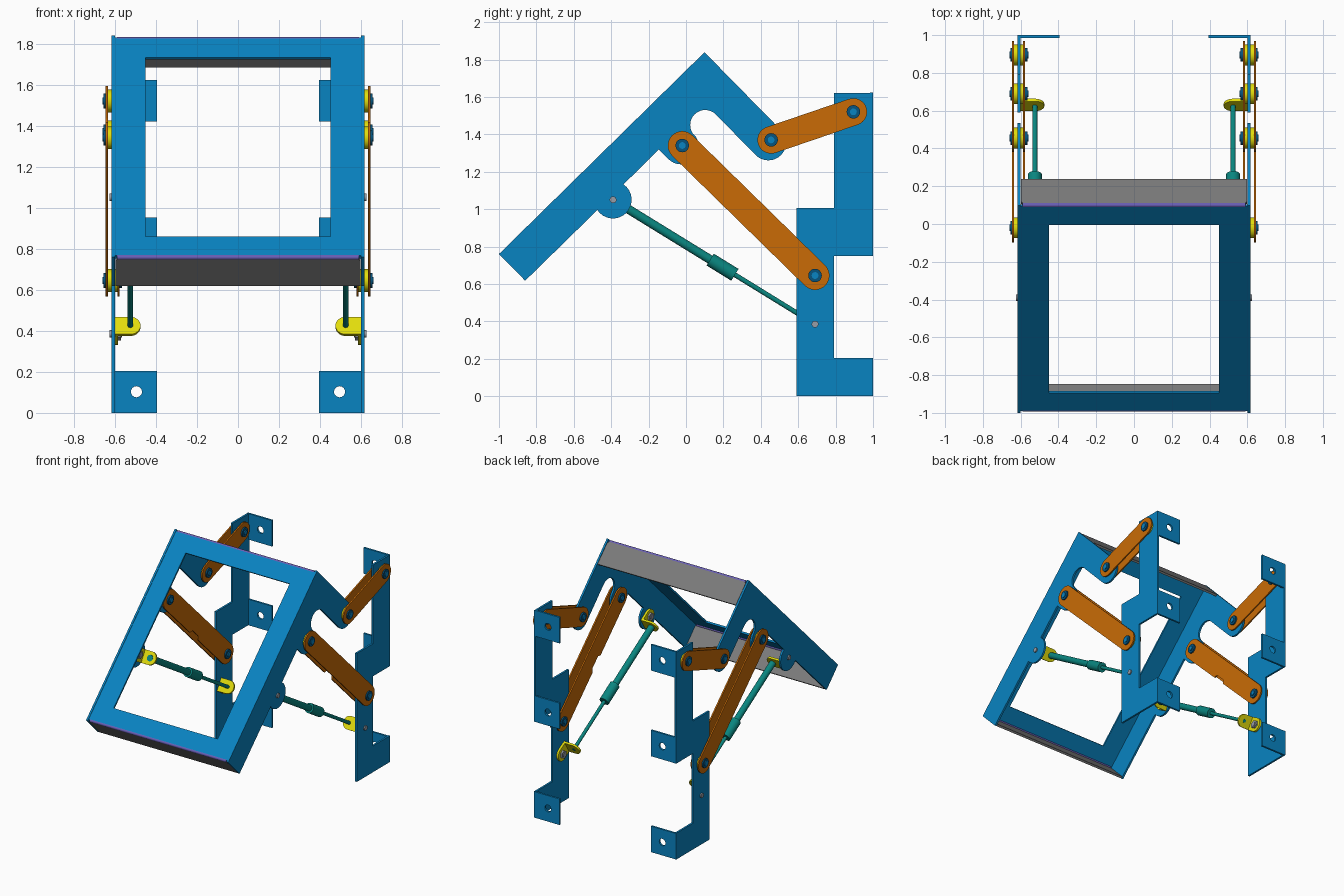
import bpy, bmesh, math
from mathutils import Matrix, Vector

cube = bpy.data.objects.get("Cube")
if cube:
    bpy.data.objects.remove(cube)


def material(name, r, g, b):
    lin = [(c / 255) ** 2.2 for c in (r, g, b)] + [1]
    m = bpy.data.materials.new(name)
    m.use_nodes = True
    m.diffuse_color = lin
    m.node_tree.nodes["Principled BSDF"].inputs["Base Color"].default_value = lin
    return m


BLUE = material("blue paint", 17, 130, 192)
DARK = material("dark blue bushing", 14, 84, 125)
ORANGE = material("orange paint", 200, 107, 15)
YELLOW = material("yellow paint", 226, 220, 20)
TEAL = material("teal paint", 18, 132, 126)
GREY = material("grey panel", 122, 122, 122)
STEEL = material("steel", 150, 156, 166)
PURPLE = material("purple bend", 105, 95, 180)

X, Y, Z = Vector((1, 0, 0)), Vector((0, 1, 0)), Vector((0, 0, 1))


def basis(a, b, origin):
    """Matrix whose local x and y run along a and b."""
    m = Matrix((a, b, a.cross(b))).transposed().to_4x4()
    m.translation = origin
    return m


def finish(name, bm, mat, mirror):
    bmesh.ops.remove_doubles(bm, verts=bm.verts, dist=0.0001)
    bmesh.ops.recalc_face_normals(bm, faces=bm.faces)
    mesh = bpy.data.meshes.new(name)
    bm.to_mesh(mesh)
    bm.free()
    mesh.materials.clear()
    mesh.materials.append(mat)
    for p in mesh.polygons:
        p.use_smooth = True
        p.material_index = 0
    mesh.set_sharp_from_angle(angle=math.radians(35))
    obj = bpy.data.objects.new(name, mesh)
    bpy.context.collection.objects.link(obj)
    if mirror:
        obj.modifiers.new("Mirror", "MIRROR")
    return obj


def plate(name, loops, matrix, thick, mat, mirror=True):
    """Sheet cut from 2D loops; the first is the outline, the rest are holes."""
    curve = bpy.data.curves.new(name, "CURVE")
    curve.dimensions, curve.fill_mode, curve.extrude = "2D", "BOTH", thick / 2
    for loop in loops:
        sp = curve.splines.new("POLY")
        sp.points.add(len(loop) - 1)
        for p, (a, b) in zip(sp.points, loop):
            p.co = (a, b, 0, 1)
        sp.use_cyclic_u = True
    temp = bpy.data.objects.new("temp", curve)
    bpy.context.collection.objects.link(temp)
    mesh = bpy.data.meshes.new_from_object(temp)
    bpy.data.objects.remove(temp)
    bpy.data.curves.remove(curve)
    bm = bmesh.new()
    bm.from_mesh(mesh)
    bpy.data.meshes.remove(mesh)
    bm.transform(matrix)
    return finish(name, bm, mat, mirror)


def rod(name, a, b, r, mat, mirror=True, sides=32):
    a, b = Vector(a), Vector(b)
    rot = (b - a).to_track_quat("Z", "Y").to_matrix().to_4x4()
    bm = bmesh.new()
    bmesh.ops.create_cone(bm, cap_ends=True, segments=sides, radius1=r, radius2=r,
                          depth=(b - a).length, matrix=Matrix.Translation((a + b) / 2) @ rot)
    return finish(name, bm, mat, mirror)


def arc(cx, cy, r, start, end, n=16):
    angles = [math.radians(start + (end - start) * i / n) for i in range(n + 1)]
    return [(cx + r * math.cos(t), cy + r * math.sin(t)) for t in angles]


def rect(x0, y0, x1, y1):
    return [(x0, y0), (x1, y0), (x1, y1), (x0, y1)]


def side(x):
    return basis(Y, Z, X * x)


# Wall brackets: side sheet and three drilled flanges
plate("wall_bracket", [[(.59, 0), (1, 0), (1, .205), (.79, .205), (.79, .75), (1, .75),
                        (1, 1.62), (.79, 1.62), (.79, 1.005), (.59, 1.005)]],
      side(.608), .015, BLUE)
for label, z in (("lower", 0), ("middle", .75), ("upper", 1.42)):
    plate(label + "_flange", [rect(.395, z, .612, z + .203), arc(.495, z + .103, .027, 0, 345, 23)],
          basis(X, Z, Y * .992), .015, BLUE)

# Tilted frame: U runs up the slope, V runs into the frame
U = Vector((0, .7136, .7006))
V = Vector((0, .7006, -.7136))
LOW = Vector((0, -1, .76))
LEN = 1.54
cheek = ([(0, 0), (LEN, 0)] + arc(1.445, .584, .095, 0, 180)
         + arc(1.27, .28, .08, 0, -180) + arc(1.097, .272, .095, 0, 180)
         + [(1.002, .2)] + arc(.638, .22, .1, -11, 191) + [(0, .2)])
plate("frame_cheek", [cheek], basis(U, V, LOW + X * .608), .015, BLUE)
plate("frame_face", [rect(-.602, .012, .602, LEN - .012), rect(-.45, .145, .45, LEN - .148)],
      basis(X, U, LOW + V * .01), .014, BLUE, False)
for label, u, inner in (("lower", 0, 1), ("upper", LEN, -1)):
    plate(label + "_end_panel", [[(-.585, .014), (.585, .014), (.598, .03), (.598, .2),
                                  (-.598, .2), (-.598, .03)]],
          basis(X, V, LOW + U * (u + inner * .009)), .016, GREY, False)
    bend = LOW + U * (u + inner * .013) + V * .015
    rod(label + "_bend", bend - X * .59, bend + X * .59, .0125, PURPLE, False)


# Paired swing links; the inner sheet of the long one is notched
def link(name, a, b, r, notch):
    a, b = Vector((0, *a)), Vector((0, *b))
    d = (b - a).normalized()
    n = X.cross(d)
    size = (b - a).length
    top = arc(size, 0, r, -90, 90) + arc(0, 0, r, 90, 270)
    cut = [(size * .43, -r), (size * .45, -r + .025), (size * .55, -r + .025), (size * .57, -r)]
    plate(name + "_outer", [top], basis(d, n, a + X * .64), .011, ORANGE)
    plate(name + "_inner", [top + cut if notch else top], basis(d, n, a + X * .582), .011, ORANGE)


FRAME_LOW, WALL_LOW = (-.02, 1.34), (.69, .645)
FRAME_TOP, WALL_TOP = (.455, 1.37), (.895, 1.52)
link("long_link", FRAME_LOW, WALL_LOW, .077, True)
link("short_link", FRAME_TOP, WALL_TOP, .073, False)

# Pivots: spacer, flanged bushing and pin
for label, p in (("frame_low", FRAME_LOW), ("wall_low", WALL_LOW),
                 ("frame_top", FRAME_TOP), ("wall_top", WALL_TOP)):
    for part, x0, x1, r, mat in (("spacer_outer", .615, .635, .055, YELLOW),
                                 ("spacer_inner", .587, .601, .055, YELLOW),
                                 ("bushing", .565, .655, .036, DARK),
                                 ("pin", .558, .66, .018, BLUE)):
        rod(label + "_" + part, (x0, *p), (x1, *p), r, mat)

# Gas springs with their angled mounts
TOP, BOTTOM = Vector((.525, -.39, 1.05)), Vector((.525, .69, .385))
D = (BOTTOM - TOP).normalized()
N = X.cross(D)
SPAN = (BOTTOM - TOP).length
for part, t0, t1, r in (("tube", .06, .62, .024), ("collar", .61, .765, .037),
                        ("rod", .76, SPAN - .06, .013)):
    rod("spring_" + part, TOP + D * t0, TOP + D * t1, r, TEAL)
for label, pivot, d in (("upper", TOP, D), ("lower", BOTTOM, -D)):
    n = X.cross(d)
    base = Vector((0, pivot.y, pivot.z))
    plate(label + "_mount_tab", [[(.6, -.05), (.6, .05)] + arc(.525, 0, .05, 90, 270)],
          basis(X, n, base + d * .07), .016, YELLOW)
    plate(label + "_mount_ear", [[(.078, -.05), (.078, .05)] + arc(0, 0, .053, 90, 270)],
          basis(d, n, base + X * .592), .016, YELLOW)
    rod(label + "_mount_bolt", base + X * .565, base + X * .625, .018, STEEL)
    rod(label + "_mount_nut", base + X * .57, base + X * .586, .032, STEEL, sides=6)
